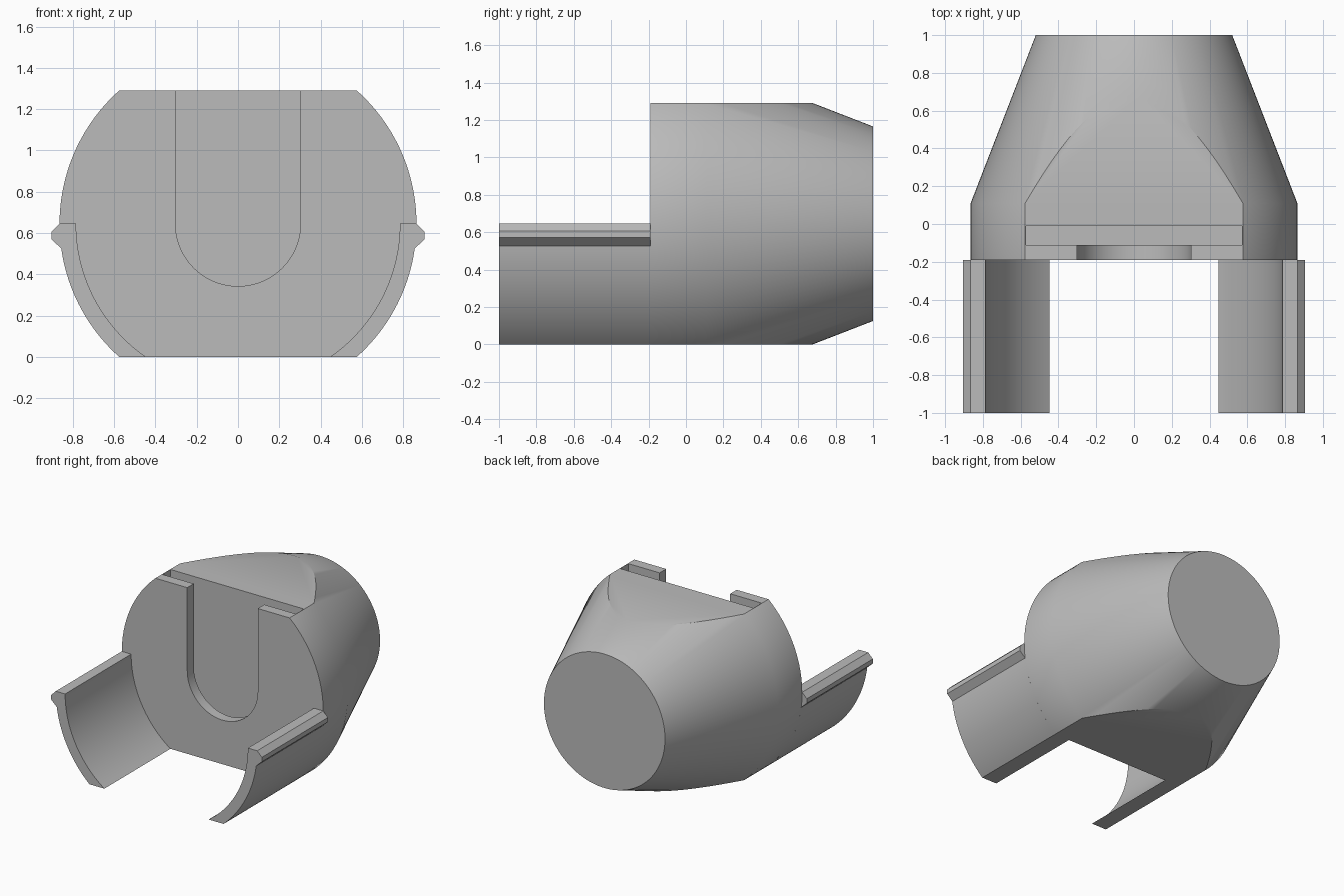
import bpy, bmesh, math
from mathutils import Vector

if "Cube" in bpy.data.objects:
    bpy.data.objects.remove(bpy.data.objects["Cube"])

R, R_IN, R_BACK, CZ = 0.865, 0.785, 0.52, 0.645
TOP = 2 * CZ
FRONT, TAPER, BACK = -0.19, 0.11, 1.0
SEG = 128

grey = bpy.data.materials.new("plain_grey")
grey.diffuse_color = (0.5, 0.5, 0.5, 1)
grey.use_nodes = True
grey.node_tree.nodes["Principled BSDF"].inputs["Base Color"].default_value = grey.diffuse_color


def make(name, bm):
    bmesh.ops.recalc_face_normals(bm, faces=bm.faces)
    me = bpy.data.meshes.new(name)
    bm.to_mesh(me)
    bm.free()
    ob = bpy.data.objects.new(name, me)
    bpy.context.collection.objects.link(ob)
    me.materials.append(grey)
    return ob


def loft(bm, rings):
    """Skin closed rings of points and cap both ends."""
    loops = [[bm.verts.new(p) for p in ring] for ring in rings]
    n = len(loops[0])
    for a, b in zip(loops, loops[1:]):
        for i in range(n):
            j = (i + 1) % n
            bm.faces.new((a[i], a[j], b[j], b[i]))
    bm.faces.new(loops[0])
    bm.faces.new(loops[-1])


def extrude_y(name, outline, y0, y1):
    bm = bmesh.new()
    loft(bm, [[(x, y, z) for x, z in outline] for y in (y0, y1)])
    return make(name, bm)


def smooth(ob):
    bpy.ops.object.select_all(action='DESELECT')
    ob.select_set(True)
    bpy.context.view_layer.objects.active = ob
    bpy.ops.object.shade_smooth_by_angle(angle=math.radians(30))


# Body: cylinder tapering to the back, with flats above and below
bm = bmesh.new()
loft(bm, [[(r * math.cos(2 * math.pi * i / SEG), y, CZ + r * math.sin(2 * math.pi * i / SEG))
           for i in range(SEG)]
          for y, r in ((FRONT, R), (TAPER, R), (BACK, R_BACK))])
for z, side in ((0, -1), (TOP, 1)):
    geom = bm.verts[:] + bm.edges[:] + bm.faces[:]
    bmesh.ops.bisect_plane(bm, geom=geom, plane_co=Vector((0, 0, z)),
                           plane_no=Vector((0, 0, side)), clear_outer=True)
    rim = [e for e in bm.edges if e.is_boundary]
    bmesh.ops.holes_fill(bm, edges=rim, sides=0)
body = make("body", bm)

# Narrow round-bottomed slot in the front lip, wide pocket behind it
W = 0.303
u_shape = [(W, 1.5)] + [(W * math.cos(a), CZ - W * math.sin(a))
                        for a in (math.pi * i / 40 for i in range(41))] + [(-W, 1.5)]
pocket = [(-0.573, 0.07), (0.573, 0.07), (0.573, 1.5), (-0.573, 1.5)]
cutters = [extrude_y("pocket_cutter", pocket, -0.11, -0.01),
           extrude_y("slot_cutter", u_shape, -0.3, -0.06)]
for c in cutters:
    mod = body.modifiers.new(c.name, 'BOOLEAN')
    mod.operation = 'DIFFERENCE'
    mod.solver = 'EXACT'
    mod.object = c
bpy.context.view_layer.update()
cut = bpy.data.meshes.new_from_object(
    body.evaluated_get(bpy.context.evaluated_depsgraph_get()))
body.modifiers.clear()
body.data = cut
for c in cutters:
    bpy.data.objects.remove(c)
smooth(body)


# Curved arms reaching forward, each with a ridge along its top edge
def arc(r, z0, z1, n=28):
    a0, a1 = (math.asin((z - CZ) / r) for z in (z0, z1))
    angles = [a0 + (a1 - a0) * i / n for i in range(n + 1)]
    return [(r * math.cos(a), CZ + r * math.sin(a)) for a in angles]


arm = (arc(R, 0, 0.525) + [(0.905, 0.57), (0.905, 0.605), (R, CZ)]
       + arc(R_IN, CZ, 0))
for name, s in (("right_arm", 1), ("left_arm", -1)):
    smooth(extrude_y(name, [(s * x, z) for x, z in arm], -1.0, FRONT))
